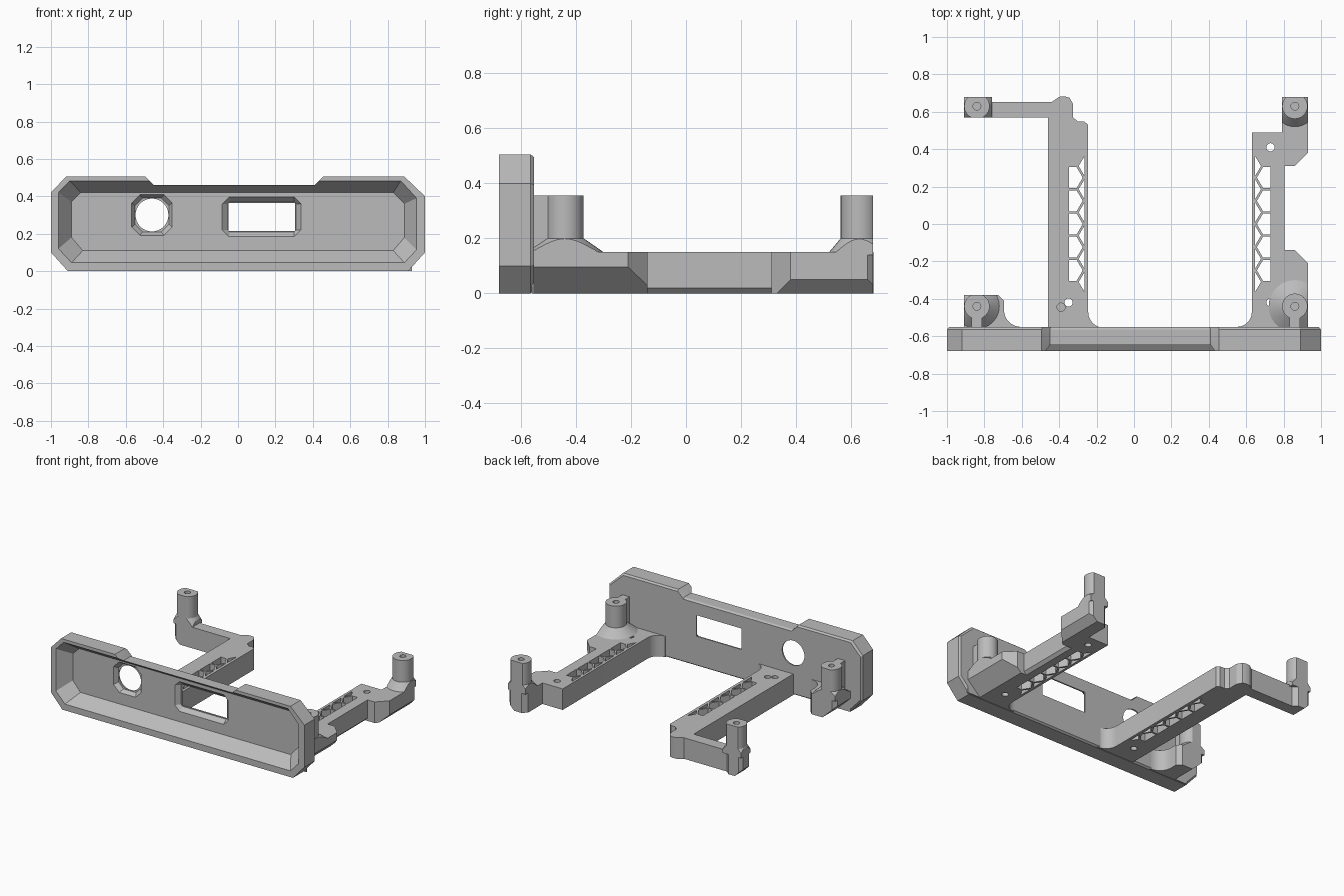
import bpy
import bmesh
from math import sin, cos, pi, radians

if "Cube" in bpy.data.objects:
    bpy.data.objects.remove(bpy.data.objects["Cube"])

grey = bpy.data.materials.new("plain grey")
grey.use_nodes = True
grey.diffuse_color = (0.5, 0.5, 0.5, 1)
grey.node_tree.nodes["Principled BSDF"].inputs["Base Color"].default_value = (0.5, 0.5, 0.5, 1)


def loft(name, rings):
    """Closed solid through matching rings of points."""
    bm = bmesh.new()
    loops = [[bm.verts.new(p) for p in ring] for ring in rings]
    n = len(loops[0])
    for a, b in zip(loops, loops[1:]):
        for i in range(n):
            j = (i + 1) % n
            bm.faces.new((a[i], a[j], b[j], b[i]))
    bm.faces.new(loops[0])
    bm.faces.new(loops[-1])
    bmesh.ops.recalc_face_normals(bm, faces=bm.faces)
    mesh = bpy.data.meshes.new(name)
    bm.to_mesh(mesh)
    bm.free()
    mesh.materials.append(grey)
    ob = bpy.data.objects.new(name, mesh)
    bpy.context.collection.objects.link(ob)
    return ob


def plate(name, outline, z0, z1):
    return loft(name, [[(x, y, z) for x, y in outline] for z in (z0, z1)])


def upright(name, *layers):
    """Solid from x-z outlines stacked along y."""
    return loft(name, [[(x, y, z) for x, z in outline] for y, outline in layers])


def arc(cx, cy, r, start=0, end=360, n=32):
    full = end - start == 360
    steps = n if full else n + 1
    angles = [radians(start + (end - start) * i / n) for i in range(steps)]
    return [(cx + r * cos(a), cy + r * sin(a)) for a in angles]


def rect(x0, y0, x1, y1, c=0):
    if not c:
        return [(x0, y0), (x1, y0), (x1, y1), (x0, y1)]
    return [(x0 + c, y0), (x1 - c, y0), (x1, y0 + c), (x1, y1 - c),
            (x1 - c, y1), (x0 + c, y1), (x0, y1 - c), (x0, y0 + c)]


def boolean(ob, tools, operation="DIFFERENCE"):
    for tool in tools:
        mod = ob.modifiers.new("cut", "BOOLEAN")
        mod.operation = operation
        mod.solver = "EXACT"
        mod.object = tool
        bpy.context.view_layer.objects.active = ob
        bpy.ops.object.modifier_apply(modifier=mod.name)
        bpy.data.objects.remove(tool)


def smooth(ob):
    bpy.ops.object.select_all(action="DESELECT")
    ob.select_set(True)
    bpy.context.view_layer.objects.active = ob
    bpy.ops.object.shade_smooth_by_angle(angle=radians(25))


def hole(x, y, r=0.022, z=-0.1):
    return plate("cutter", arc(x, y, r, n=20), z, 0.5)


def wedge(x, inward, z, y0, y1):
    """Cutter that chamfers the lower outer edge facing x."""
    s = 1 if x > 0 else -1
    tri = [(x - s * inward * 1.1, -0.1 * z), (x + s * inward * 0.1, z * 1.1),
           (x + s * inward, z * 1.1), (x + s * inward, -0.1 * z)]
    return upright("cutter", (y0, tri), (y1, tri))


def lattice(x_flat, side):
    """Honeycomb slot cutters, with the half cells starting at x_flat."""
    tools = []
    pitch = 0.124
    for k in range(-2, 3):
        c, h = k * pitch, 0.056
        pts = [(0, -h), (0.04, -h), (0.073, 0), (0.04, h), (0, h)]
        tools.append(plate("cutter", [(x_flat + side * x, c + y) for x, y in pts], -0.1, 0.3))
    for k in range(6):
        c = (k - 2.5) * pitch
        pts = [(0.082, -0.052), (0.051, 0), (0.082, 0.052)]
        tools.append(plate("cutter", [(x_flat + side * x, c + y) for x, y in pts], -0.1, 0.3))
    return tools


# Front panel with a shallow notch in the top edge
panel_line = [(-1, .10), (-.91, 0), (.91, 0), (1, .10), (1, .40), (.89, .505), (.455, .505),
              (.41, .46), (-.45, .46), (-.495, .505), (-.92, .505), (-1, .42)]
back_line = [(x * .99, .25 + (z - .25) * .96) for x, z in panel_line]
panel = upright("front_panel", (-.68, panel_line), (-.565, panel_line), (-.552, back_line))

# Sloped recess
rim = [(-.96, .12), (-.89, .045), (.89, .045), (.955, .115), (.955, .39), (.87, .483),
       (-.90, .483), (-.96, .42)]
floor = [(-.89, .18), (-.83, .11), (.83, .11), (.89, .18), (.89, .36), (.83, .42),
         (-.84, .42), (-.89, .37)]
recess = upright("cutter", (-.72, rim), (-.68, rim), (-.59, floor))

# Connector window and round opening, each with a sunken surround
wide = upright("cutter", (-.60, rect(-.095, .175, .345, .405, .045)),
               (-.562, rect(-.055, .21, .31, .37, .01)))
window = upright("cutter", (-.7, rect(-.05, .215, .305, .365)), (-.5, rect(-.05, .215, .305, .365)))
surround = upright("cutter", (-.60, rect(-.575, .185, -.345, .415, .045)),
                   (-.562, rect(-.55, .21, -.37, .39, .04)))
opening = upright("cutter", (-.7, arc(-.46, .30, .088)), (-.5, arc(-.46, .30, .088)))
boolean(panel, [recess, wide, window, surround, opening])
smooth(panel)

# Left rail
left_line = arc(.55, -.47, .08, 270, 360, 8) + [
    (.63, .49), (.79, .49), (.79, .65), (.82, .68), (.91, .68), (.93, .66), (.93, .38),
    (.86, .31), (.805, .31), (.805, -.14), (.86, -.14), (.93, -.21), (.93, -.56), (.55, -.56)]
left_rail = plate("left_rail", left_line, 0, .15)
boolean(left_rail, lattice(.73, -1) + [
    hole(.73, .41), hole(.73, -.42), wedge(.93, .1, .095, -.552, -.1),
    wedge(.93, .05, .05, .25, .8), wedge(.805, .02, .02, -.14, .31)])
smooth(left_rail)

# Right rail with its rear arm
right_line = [(-.46, -.56), (-.16, -.56)] + arc(-.16, -.47, .085, 270, 180, 8) + [
    (-.245, .53), (-.265, .547), (-.30, .547), (-.325, .57), (-.325, .64), (-.345, .675),
    (-.37, .682), (-.40, .68), (-.44, .652), (-.78, .652), (-.81, .68), (-.89, .68),
    (-.91, .66), (-.91, .59), (-.89, .57), (-.46, .57)]
right_rail = plate("right_rail", right_line, 0, .15)
boolean(right_rail, lattice(-.347, 1) + [
    hole(-.35, -.42), hole(-.39, -.445, z=.08), wedge(-.91, .05, .05, .5, .8)])
smooth(right_rail)

# Right front bracket
bracket_line = [(-.91, -.56), (-.60, -.56)] + arc(-.605, -.46, .09, 270, 180, 8) + [
    (-.695, -.41), (-.725, -.38), (-.885, -.38), (-.91, -.405)]
bracket = plate("right_front_bracket", bracket_line, 0, .15)
boolean(bracket, [wedge(-.91, .1, .095, -.552, -.3)])
smooth(bracket)

# Four screw posts with flared feet; the front two have a web to the panel
posts = [("left_front", .86, -.44, .14, (.70, -.56, .93, -.2), True),
         ("right_front", -.84, -.44, .12, (-.91, -.56, -.70, -.38), True),
         ("left_rear", .86, .63, .11, (.79, .49, .93, .68), False),
         ("right_rear", -.84, .63, .10, (-.91, .57, -.76, .68), False)]
for name, x, y, flare, bounds, web in posts:
    rings = ((flare, .14), (flare, .15), (.068, .2), (.068, .355))
    post = loft(name + "_post", [[(px, py, z) for px, py in arc(x, y, r)] for r, z in rings])
    boolean(post, [plate("clip", rect(*bounds), 0, .5)], "INTERSECT")
    if web:
        boolean(post, [plate("web", rect(x - .028, -.56, x + .028, y), .141, .355)], "UNION")
    boolean(post, [hole(x, y, .021, .2)])
    smooth(post)
